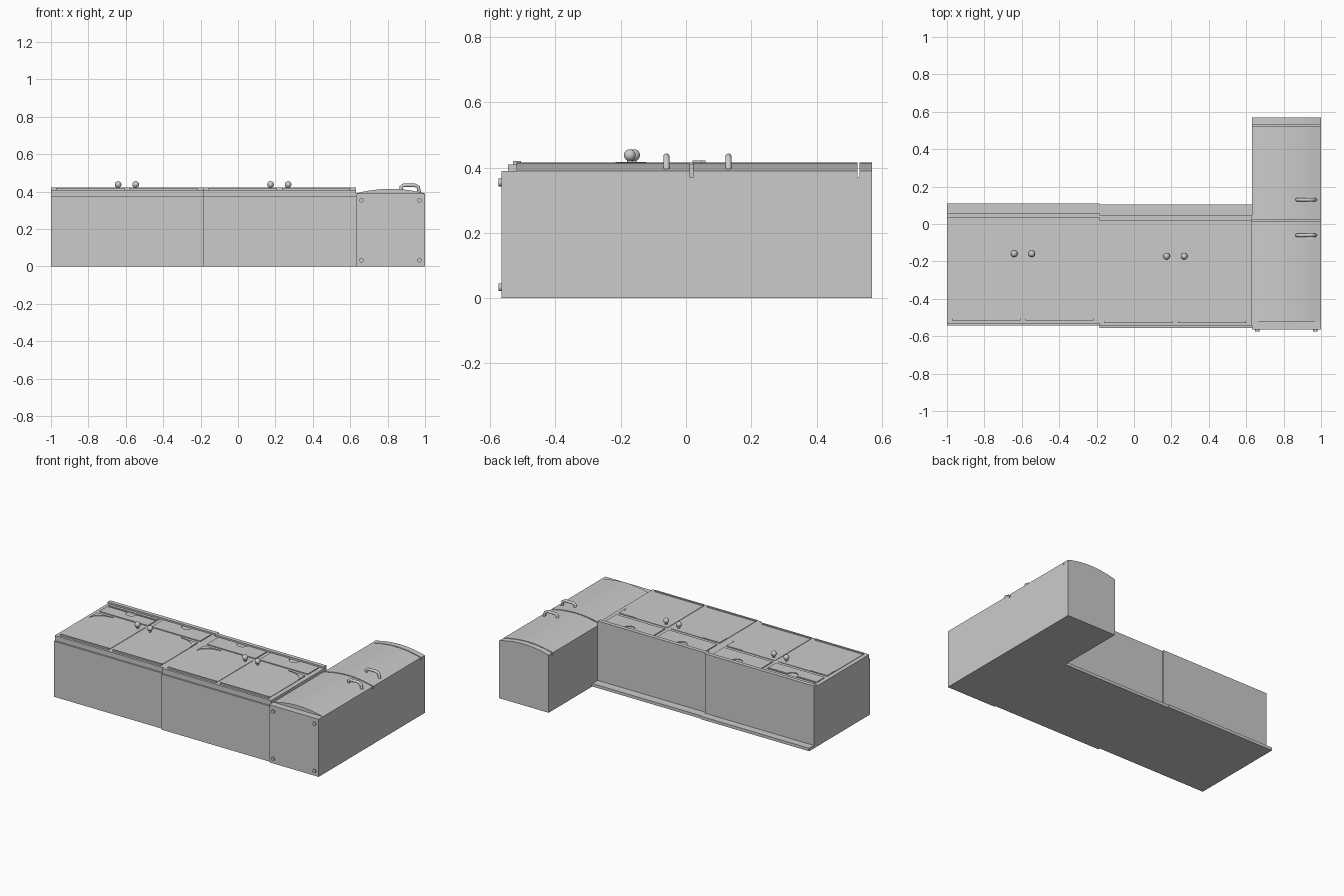
import bpy, bmesh
from math import sin, cos, pi, radians
from mathutils import Vector

if "Cube" in bpy.data.objects:
    bpy.data.objects.remove(bpy.data.objects["Cube"], do_unlink=True)

grey = bpy.data.materials.new("plain_grey")
grey.use_nodes = True
grey.diffuse_color = (0.6, 0.6, 0.6, 1)
grey.node_tree.nodes["Principled BSDF"].inputs["Base Color"].default_value = (0.6, 0.6, 0.6, 1)


def finish(name, bm, smooth=False):
    bmesh.ops.recalc_face_normals(bm, faces=bm.faces)
    mesh = bpy.data.meshes.new(name)
    bm.to_mesh(mesh)
    bm.free()
    obj = bpy.data.objects.new(name, mesh)
    bpy.context.collection.objects.link(obj)
    mesh.materials.append(grey)
    if smooth:
        bpy.ops.object.select_all(action="DESELECT")
        obj.select_set(True)
        bpy.context.view_layer.objects.active = obj
        bpy.ops.object.shade_smooth_by_angle(angle=radians(35))
    return obj


def prism(name, points, low, high, axis="Z", smooth=False):
    """Extrude an outline along z (points are x, y) or along y (points are x, z)."""
    bm = bmesh.new()
    place = (lambda a, b: (a, b, low)) if axis == "Z" else (lambda a, b: (a, low, b))
    step = (0, 0, high - low) if axis == "Z" else (0, high - low, 0)
    face = bm.faces.new([bm.verts.new(place(a, b)) for a, b in points])
    top = bmesh.ops.extrude_face_region(bm, geom=[face])["geom"]
    bmesh.ops.translate(bm, vec=step, verts=[v for v in top if isinstance(v, bmesh.types.BMVert)])
    return finish(name, bm, smooth)


def box(name, x, y, z):
    return prism(name, [(x[0], y[0]), (x[1], y[0]), (x[1], y[1]), (x[0], y[1])], *z)


def ball(name, center, radius):
    bm = bmesh.new()
    bmesh.ops.create_uvsphere(bm, u_segments=20, v_segments=12, radius=radius)
    bmesh.ops.translate(bm, vec=center, verts=bm.verts)
    return finish(name, bm, True)


def disc(name, center, radius, depth, upright):
    """Short cylinder along z, or along y when not upright."""
    ring = [(center[0] + radius * cos(i * pi / 8), center[1 if upright else 2] + radius * sin(i * pi / 8))
            for i in range(16)]
    mid = center[2 if upright else 1]
    return prism(name, ring, mid - depth / 2, mid + depth / 2, "Z" if upright else "Y", True)


def drawer(name, x0, x1, y0, y1):
    """Drawer front with a half-round finger notch in its upper edge."""
    mid, r = (x0 + x1) / 2, 0.036
    notch = [(mid + r * cos(i * pi / 12), y1 - r * sin(i * pi / 12)) for i in range(13)]
    prism(name, [(x0, y1), (x0, y0), (x1, y0), (x1, y1)] + notch, 0.40, 0.416)


def door(name, x0, x1, y0, y1, outer):
    """Door with a raised arch spandrel in the outer upper corner and a low ledge."""
    box(name, (x0, x1), (y0, y1), (0.40, 0.413))
    corner, way = (x0, 1) if outer < 0 else (x1, -1)
    w, h = 0.125, 0.08
    curve = [(corner + way * w * (1 - sin(t)), y1 - h * (1 - cos(t)))
             for t in (i * pi / 20 for i in range(11))]
    prism(name + "_arch", [(corner, y1)] + curve, 0.412, 0.4165)
    box(name + "_ledge", (x0, x1), (y0, y0 + 0.012), (0.41, 0.42))
    hinge = x1 - 0.033 if outer < 0 else x0 + 0.033
    y = y1 - 0.036
    disc(name + "_knob_stem", (hinge, y, 0.42), 0.008, 0.02, True)
    ball(name + "_knob", (hinge, y, 0.438), 0.018)


def cabinet(name, x0, drop, left_top):
    x1 = x0 + 0.815
    box(name + "_carcass", (x0, x1), (-0.543 - drop, 0.04 - drop), (0, 0.376))
    box(name + "_front_frame", (x0, x1), (-0.532 - drop, 0.04 - drop), (0.376, 0.41))
    box(name + "_countertop", (x0, x1), (0.033 - drop, 0.06 - drop), (0, 0.422))
    box(name + "_backsplash", (x0, x1), (0.06 - drop, 0.11 - drop / 2), (0, 0.02))
    columns = ((x0 + 0.028, x0 + 0.392, -1), (x0 + 0.42, x0 + 0.784, 1))
    for label, (a, b, side) in zip(("left", "right"), columns):
        top = left_top if side < 0 else 0.026
        drawer(f"{name}_{label}_drawer", a, b, -0.096 - drop, top - drop)
        door(f"{name}_{label}_door", a, b, -0.517 - drop, -0.123 - drop, side)
    if left_top < 0:
        box(name + "_drawer_rail", columns[0][:2], (0.005 - drop, 0.025 - drop), (0.40, 0.416))


cabinet("first_cabinet", -1.0, 0, -0.01)
cabinet("second_cabinet", -0.185, 0.013, 0.026)

# Fridge: flat carcass, bowed doors and a bowed cap
left, right, mid = 0.63, 1.0, 0.815
bow = [(right + (left - right) * i / 16, 0.39 + 0.025 * (1 - (i / 8 - 1) ** 2)) for i in range(17)]
outline = [(left, 0.37), (right, 0.37)] + bow
box("fridge_carcass", (left, right), (-0.565, 0.57), (0, 0.37))
box("fridge_kickboard", (left, right), (-0.565, -0.52), (0.37, 0.39))
prism("fridge_lower_door", outline, -0.52, 0.013, "Y", True)
prism("fridge_upper_door", outline, 0.021, 0.525, "Y", True)
prism("fridge_top_cap", outline, 0.532, 0.57, "Y", True)

# Feet on the underside
for x in (0.66, 0.97):
    for z in (0.033, 0.354):
        disc("fridge_foot", (x, -0.569, z), 0.012, 0.01, False)

# Arched bar handles
for name, y in (("upper_handle", 0.13), ("lower_handle", -0.06)):
    curve = bpy.data.curves.new(name, "CURVE")
    curve.dimensions = "3D"
    curve.bevel_depth = 0.0095
    curve.bevel_resolution = 3
    curve.use_fill_caps = True
    path = [(0.872, 0.40), (0.872, 0.424), (0.885, 0.434), (0.945, 0.434), (0.964, 0.424), (0.97, 0.39)]
    spline = curve.splines.new("POLY")
    spline.points.add(len(path) - 1)
    for point, (x, z) in zip(spline.points, path):
        point.co = (x, y, z, 1)
    handle = bpy.data.objects.new(name, curve)
    bpy.context.collection.objects.link(handle)
    curve.materials.append(grey)
